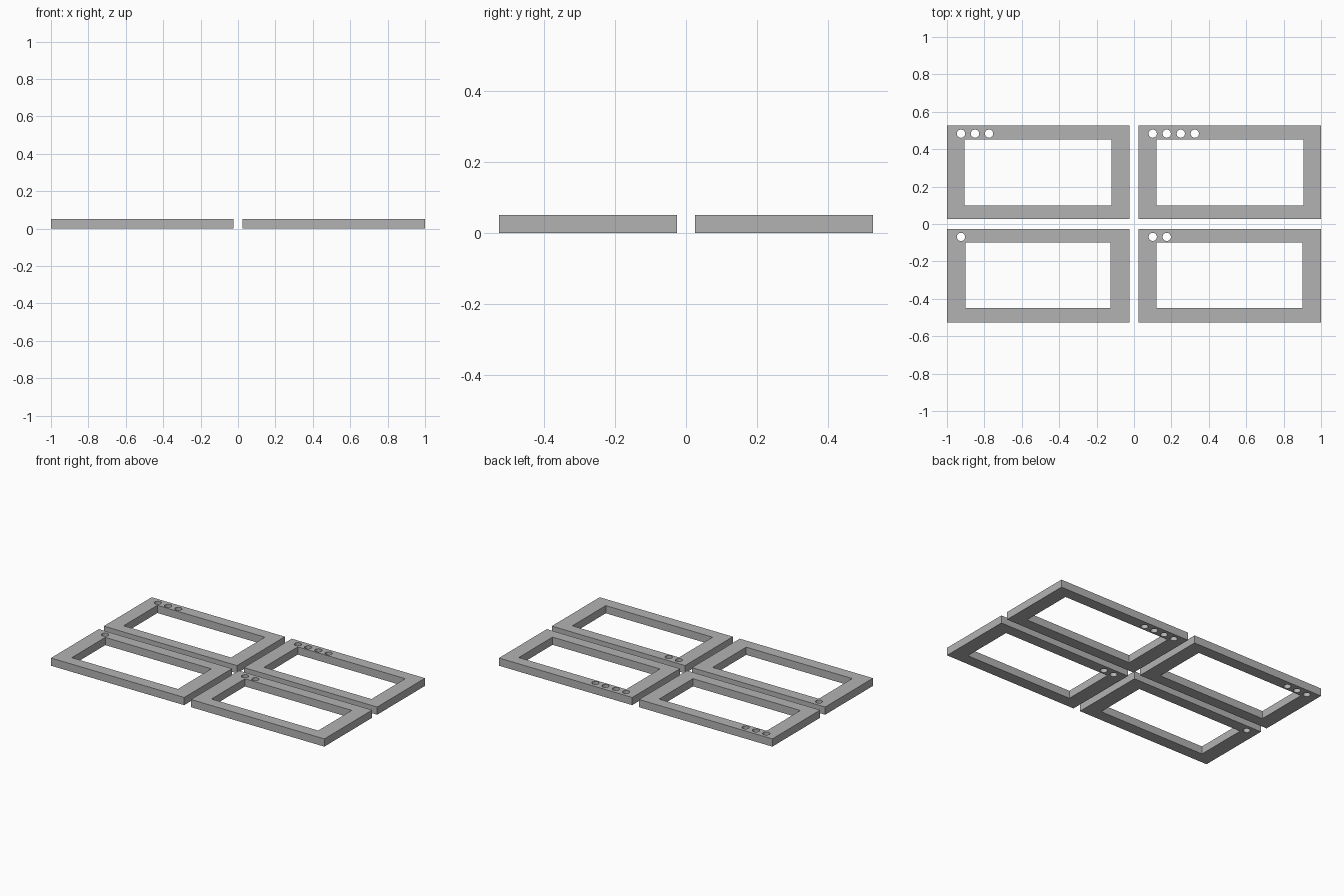
import bpy, bmesh, math

cube = bpy.data.objects.get("Cube")
if cube:
    bpy.data.objects.remove(cube, do_unlink=True)

THICK = 0.051
WIDTH, DEPTH = 0.975, 0.5
HOLE_R, HOLE_STEP, HOLE_SIDES = 0.022, 0.075, 32

grey = bpy.data.materials.new("plain grey")
grey.use_nodes = True
colour = (0.45, 0.45, 0.45, 1)
grey.diffuse_color = colour
grey.node_tree.nodes["Principled BSDF"].inputs["Base Color"].default_value = colour


def rectangle(x0, x1, y0, y1):
    return [(x0, y0), (x1, y0), (x1, y1), (x0, y1)]


def circle(cx, cy):
    turns = [math.tau * i / HOLE_SIDES for i in range(HOLE_SIDES)]
    return [(cx + HOLE_R * math.cos(a), cy + HOLE_R * math.sin(a)) for a in turns]


def add_frame(name, left, back, window, holes):
    """Flat plate with a window and a row of round marker holes cut through."""
    loops = [rectangle(left, left + WIDTH, back - DEPTH, back), rectangle(*window)]
    loops += [circle(left + HOLE_STEP * (i + 1), back - 0.043) for i in range(holes)]

    # Fill the nested outlines, then raise them into a solid plate
    bm = bmesh.new()
    edges = []
    for loop in loops:
        verts = [bm.verts.new((x, y, 0)) for x, y in loop]
        edges += [bm.edges.new((v, verts[i - 1])) for i, v in enumerate(verts)]
    bmesh.ops.triangle_fill(bm, edges=edges, use_beauty=True, normal=(0, 0, 1))
    raised = bmesh.ops.extrude_face_region(bm, geom=bm.faces[:], use_keep_orig=True)
    top = [g for g in raised["geom"] if isinstance(g, bmesh.types.BMVert)]
    bmesh.ops.translate(bm, verts=top, vec=(0, 0, THICK))
    bmesh.ops.recalc_face_normals(bm, faces=bm.faces[:])

    mesh = bpy.data.meshes.new(name)
    bm.to_mesh(mesh)
    bm.free()
    mesh.materials.append(grey)
    obj = bpy.data.objects.new(name, mesh)
    bpy.context.collection.objects.link(obj)

    # Smooth hole walls, crisp plate edges
    bpy.ops.object.select_all(action="DESELECT")
    obj.select_set(True)
    bpy.context.view_layer.objects.active = obj
    bpy.ops.object.shade_smooth_by_angle(angle=math.radians(30))


# Each frame: left edge, back edge, window (x0, x1, y0, y1), hole count
add_frame("front_right_frame", -1.0, -0.026, (-0.901, -0.125, -0.45, -0.10), 1)
add_frame("front_left_frame", 0.025, -0.026, (0.121, 0.902, -0.45, -0.10), 2)
add_frame("back_right_frame", -1.0, 0.526, (-0.906, -0.12, 0.099, 0.452), 3)
add_frame("back_left_frame", 0.025, 0.526, (0.121, 0.907, 0.099, 0.452), 4)
